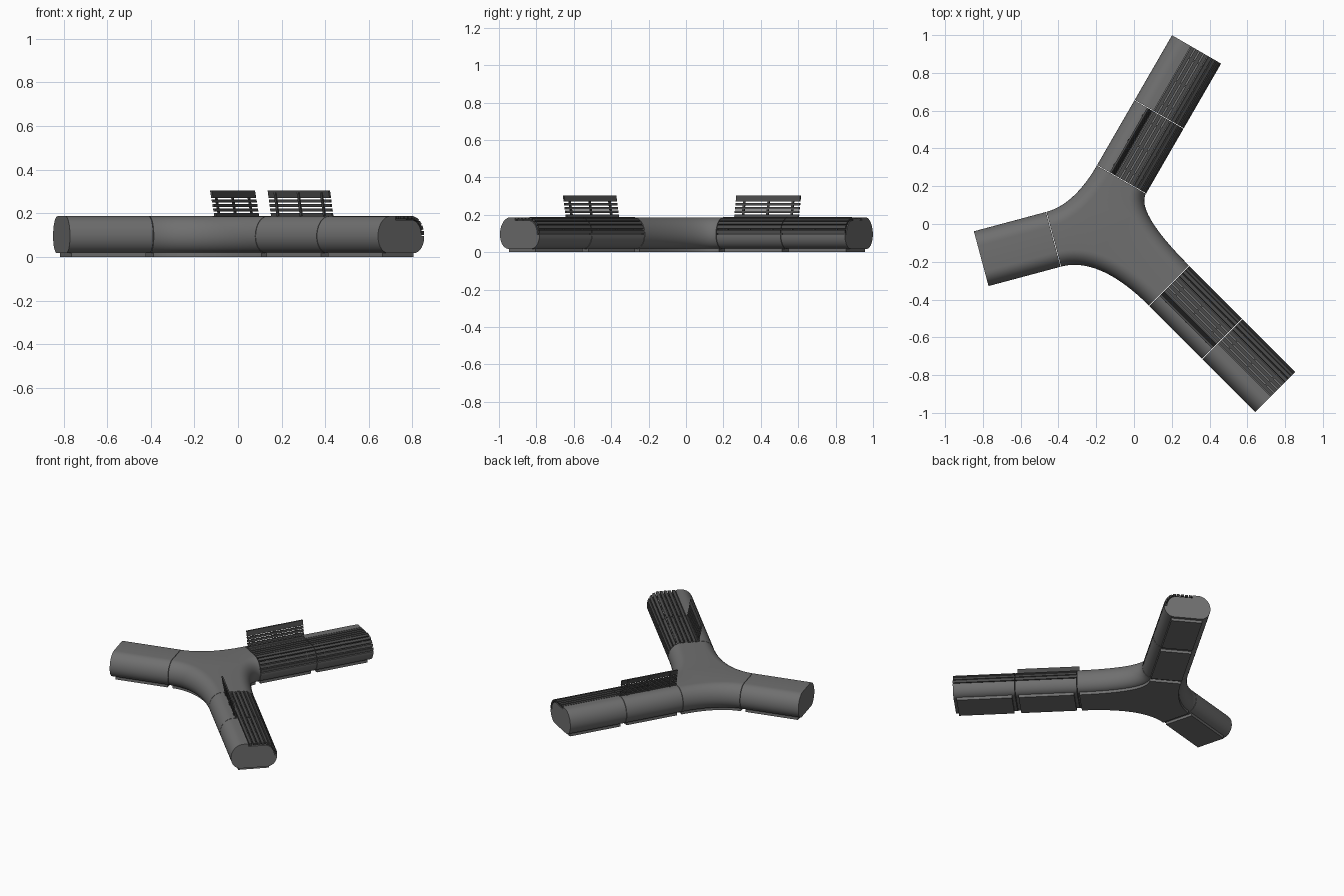
import bpy, bmesh
from math import sin, cos, pi, radians, hypot
from mathutils import Vector, Matrix

if "Cube" in bpy.data.objects:
    bpy.data.objects.remove(bpy.data.objects["Cube"])

W, MOD, GAP = 0.15, 0.398, 0.0015      # half width, module length, joint gap


def material(name, v):
    m = bpy.data.materials.new(name)
    m.diffuse_color = (v, v, v, 1)
    m.use_nodes = True
    m.node_tree.nodes["Principled BSDF"].inputs["Base Color"].default_value = m.diffuse_color
    return m


SHELL = material("dark_grey", 0.16)
SLAT = material("slat_grey", 0.07)


def finish(bm, name, mat, angle=30):
    bmesh.ops.recalc_face_normals(bm, faces=bm.faces)
    me = bpy.data.meshes.new(name)
    bm.to_mesh(me)
    bm.free()
    ob = bpy.data.objects.new(name, me)
    bpy.context.collection.objects.link(ob)
    me.materials.append(mat)
    bpy.ops.object.select_all(action='DESELECT')
    ob.select_set(True)
    bpy.context.view_layer.objects.active = ob
    bpy.ops.object.shade_smooth_by_angle(angle=radians(angle))
    return ob


def prism(bm, pts, l0, l1, frame):
    """Extrude a (side, z) outline along an arm from l0 to l1."""
    a, b = [[bm.verts.new(frame @ Vector((l, u, z))) for u, z in pts] for l in (l0, l1)]
    n = len(pts)
    for i in range(n):
        bm.faces.new((a[i], a[(i + 1) % n], b[(i + 1) % n], b[i]))
    bm.faces.new(a)
    bm.faces.new(b[::-1])


def arm_frame(x, y, deg, side):
    t = radians(deg)
    d = Vector((cos(t), sin(t), 0))
    s = Vector((sin(t), -cos(t), 0)) * side
    m = Matrix((d, s, Vector((0, 0, 1)))).transposed().to_4x4()
    m.translation = (x, y, 0)
    return m


# rounded side of the bench section, top to bottom
N = 9
TOP = [(0.07 + 0.08 * sin(i / N * pi / 2), 0.095 + 0.092 * cos(i / N * pi / 2)) for i in range(N + 1)]
LOW = [(0.085 + 0.065 * cos(i / N * pi / 2), 0.095 - 0.077 * sin(i / N * pi / 2)) for i in range(1, N + 1)]
HALF = TOP + LOW
FULL = HALF + [(-u, z) for u, z in reversed(HALF)]


def contour(s):
    """Point and outward normal at distance s along the slatted surface."""
    path = [(-0.035, 0.187)] + TOP
    for (u0, z0), (u1, z1) in zip(path, path[1:]):
        d = hypot(u1 - u0, z1 - z0)
        if s <= d or (u1, z1) == path[-1]:
            t = Vector(((u1 - u0) / d, (z1 - z0) / d))
            return Vector((u0, z0)) + t * s, t
        s -= d


def offset_path(depth, s0, s1, n=24):
    out = []
    for i in range(n + 1):
        p, t = contour(s0 + (s1 - s0) * i / n)
        out.append(tuple(p + Vector((t.y, -t.x)) * depth))
    return out


LEN, COUNT = 0.238, 9
RECESS = [(-0.035, 0.187)] + offset_path(0.018, 0.0, LEN) + [TOP[-1]] + LOW \
    + [(-u, z) for u, z in reversed(HALF)]


def module(name, frame, k, slatted=False, back=False):
    l0, l1 = k * MOD + GAP, (k + 1) * MOD - GAP
    bm = bmesh.new()
    prism(bm, RECESS if slatted else FULL, l0, l1, frame)
    finish(bm, name + "_shell", SHELL)
    # inset plinth
    bm = bmesh.new()
    prism(bm, [(-0.1, 0), (0.1, 0), (0.1, 0.02), (-0.1, 0.02)], l0 + 0.02, l1 - 0.02, frame)
    finish(bm, name + "_plinth", SHELL)
    if slatted:
        # seat slats wrapped over the edge
        bm = bmesh.new()
        pitch = LEN / COUNT
        for i in range(COUNT):
            p, t = contour((i + 0.5) * pitch)
            n = Vector((t.y, -t.x))
            a, c = t * 0.0095, n * 0.012
            prism(bm, [tuple(q) for q in (p - a, p + a, p + a + c, p - a + c)], l0, l1, frame)
        finish(bm, name + "_seat_slats", SLAT)
        # ribs carrying the slats
        bm = bmesh.new()
        rib = offset_path(0.006, 0.004, LEN - 0.004) + offset_path(0.021, 0.004, LEN - 0.004)[::-1]
        for f in (0.15, 0.5, 0.85):
            c = l0 + f * (l1 - l0)
            prism(bm, rib, c - 0.005, c + 0.005, frame)
        finish(bm, name + "_slat_ribs", SLAT)
    if back:
        # leaning backrest of four thin slats and a wide top slat
        def lean(z):
            return -0.04 - 0.19 * (z - 0.185)

        def strip(z0, z1, a, b, th, back_off):
            u0, u1 = lean(z0) - back_off, lean(z1) - back_off
            prism(bm, [(u0, z0), (u1, z1), (u1 - th, z1), (u0 - th, z0)], a, b, frame)
        bm = bmesh.new()
        for i in range(4):
            z = 0.188 + 0.0205 * i
            strip(z, z + 0.0135, l0, l1, 0.01, 0)
        strip(0.27, 0.304, l0, l1, 0.01, 0)
        finish(bm, name + "_back_slats", SLAT)
        bm = bmesh.new()
        for f in (0.12, 0.5, 0.88):
            c = l0 + f * (l1 - l0)
            strip(0.17, 0.295, c - 0.006, c + 0.006, 0.008, 0.007)
        finish(bm, name + "_back_supports", SLAT)


# arms: joint centre, heading, slatted side
ARMS = {"left": (-0.426, -0.081, 195, 1), "rear": (-0.066, 0.236, 60, 1), "front": (0.186, -0.327, -45, -1)}
frames = {k: arm_frame(*v) for k, v in ARMS.items()}
module("left_arm", frames["left"], 0)
for arm in ("rear", "front"):
    module(arm + "_arm_inner", frames[arm], 0, True, True)
    module(arm + "_arm_outer", frames[arm], 1, True)


def hub(name, half, inset):
    """Three-way joint: sweep the half section along the curved edge between arms."""
    bm = bmesh.new()
    order = ["left", "front", "rear"]
    steps, strips = 24, []
    for k in range(3):
        ends = []
        for arm, side in ((order[k], -1), (order[(k + 1) % 3], 1)):
            x, y, deg, _ = ARMS[arm]
            t = radians(deg)
            d = Vector((cos(t), sin(t)))
            ends.append((Vector((x, y)) - d * inset + Vector((sin(t), -cos(t))) * W * side, d))
        (p0, d0), (p3, d3) = ends
        # meeting point of both edge lines sets the handle lengths
        cr = d0.x * d3.y - d0.y * d3.x
        e = p3 - p0
        m = p0 + d0 * ((e.x * d3.y - e.y * d3.x) / cr)
        p1, p2 = p0.lerp(m, 0.66), p3.lerp(m, 0.66)
        rows = []
        for i in range(steps + 1):
            t = i / steps
            r = 1 - t
            p = p0 * r**3 + p1 * 3 * r * r * t + p2 * 3 * r * t * t + p3 * t**3
            g = ((p1 - p0) * r * r + (p2 - p1) * 2 * r * t + (p3 - p2) * t * t).normalized()
            n = Vector((-g.y, g.x))
            rows.append([bm.verts.new((*(p + n * (W - u)), z)) for u, z in half])
        for a, b in zip(rows, rows[1:]):
            for j in range(len(half) - 1):
                bm.faces.new((a[j], a[j + 1], b[j + 1], b[j]))
        strips.append(rows)
    for j in (0, -1):
        bm.faces.new([r[j] for rows in strips for r in rows])
    for k in range(3):
        bm.faces.new(strips[k][-1] + strips[(k + 1) % 3][0][::-1])
    bmesh.ops.triangulate(bm, faces=[f for f in bm.faces if len(f.verts) > 4])
    return finish(bm, name, SHELL)


hub("hub_shell", HALF, GAP)
hub("hub_plinth", [(0.1, 0.02), (0.1, 0.0)], 0.012)
